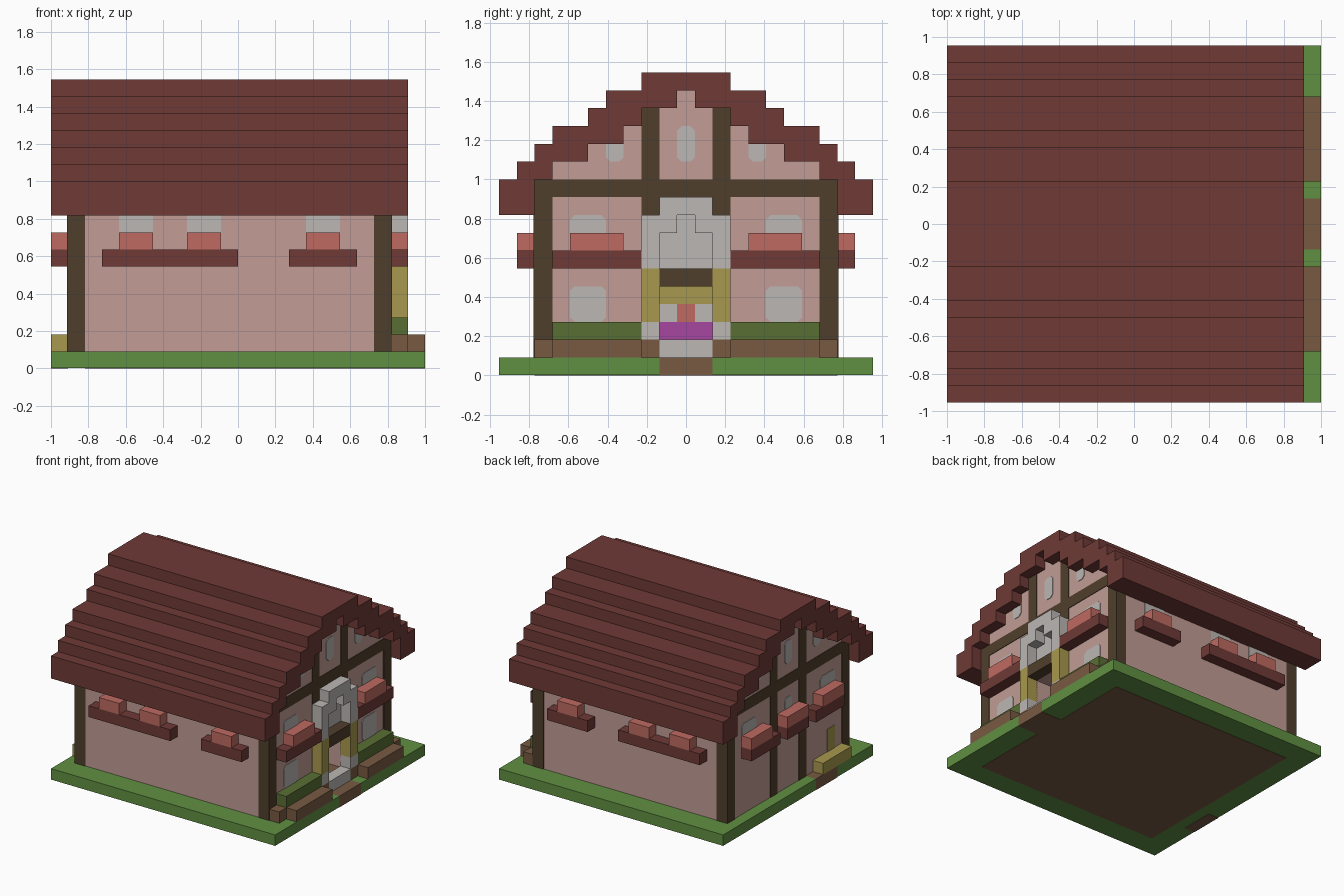
import bpy
import bmesh
from mathutils import Vector

if "Cube" in bpy.data.objects:
    bpy.data.objects.remove(bpy.data.objects["Cube"])

U = 1 / 11      # one block
PAD = 0.05      # relief of painted details, in blocks


def material(name, rgb):
    lin = [((c / 255 + 0.055) / 1.055) ** 2.4 for c in rgb] + [1]
    m = bpy.data.materials.new(name)
    m.use_nodes = True
    m.diffuse_color = lin
    m.node_tree.nodes["Principled BSDF"].inputs["Base Color"].default_value = lin
    return m


ROOF = material("roof_maroon", (110, 58, 54))
PINK = material("plaster_pink", (194, 156, 149))
TIMBER = material("dark_timber", (79, 63, 44))
FLOWER = material("flower_coral", (190, 106, 97))
GRASS = material("grass_green", (97, 144, 66))
HEDGE = material("hedge_green", (89, 110, 52))
STONE = material("pale_stone", (187, 183, 179))
GOLD = material("straw_yellow", (168, 152, 78))
EARTH = material("earth_brown", (120, 90, 66))
PURPLE = material("rug_purple", (166, 70, 160))


def prism(name, mat, axis, pts, a, b):
    """Extrude a 2D outline along an axis; grid units, x from 0 to 22, y centred."""
    def place(p, t):
        x, y, z = {"x": (t, p[0], p[1]), "y": (p[0], t, p[1]), "z": (p[0], p[1], t)}[axis]
        return Vector((x - 11, y, z)) * U
    bm = bmesh.new()
    lo = [bm.verts.new(place(p, a)) for p in pts]
    hi = [bm.verts.new(place(p, b)) for p in pts]
    bm.faces.new(lo)
    bm.faces.new(hi)
    for n in range(len(pts)):
        m = (n + 1) % len(pts)
        bm.faces.new((lo[n], lo[m], hi[m], hi[n]))
    bmesh.ops.recalc_face_normals(bm, faces=bm.faces)
    mesh = bpy.data.meshes.new(name)
    bm.to_mesh(mesh)
    bm.free()
    mesh.materials.append(mat)
    ob = bpy.data.objects.new(name, mesh)
    bpy.context.collection.objects.link(ob)
    return ob


def box(name, mat, x, y, z):
    return prism(name, mat, "z", [(x[0], y[0]), (x[1], y[0]), (x[1], y[1]), (x[0], y[1])], *z)


def cells(a, b):
    """Span of the blocks numbered a to b, where block 0 is centred."""
    return a - 0.5, b + 0.5


def mirrored(name, mat, x, y, z):
    box(name + "_left", mat, x, y, z)
    box(name + "_right", mat, x, (-y[1], -y[0]), z)


def stairs(heights):
    """Symmetric stepped line from block heights, centre outward."""
    half = []
    for d, h in enumerate(heights):
        last = d == len(heights) - 1
        if last or heights[d + 1] != h:
            half.append((d + 0.5, h))
            if not last:
                half.append((d + 0.5, heights[d + 1]))
    return [(-y, z) for y, z in reversed(half)] + half


def window(name, axis, u, z, at, side):
    """Pale plate with clipped corners on a wall face."""
    c = 0.25
    pts = [(u[0] + c, z[0]), (u[1] - c, z[0]), (u[1], z[0] + c), (u[1], z[1] - c),
           (u[1] - c, z[1]), (u[0] + c, z[1]), (u[0], z[1] - c), (u[0], z[0] + c)]
    prism(name, STONE, axis, pts, at - side * PAD, at + side * PAD)


# Ground with notches for the two paths
lawn = [(0, -10.5), (22, -10.5), (22, -1.5), (20, -1.5), (20, 1.5), (22, 1.5),
        (22, 10.5), (0, 10.5), (0, -2.5), (1, -2.5), (1, -5.5), (0, -5.5)]
prism("lawn", GRASS, "z", lawn, 0.03, 1)
box("earth_floor", EARTH, (2, 20), cells(-8, 8), (0, 0.9))
box("front_path", EARTH, (20, 22), cells(-1, 1), (0, 1))
box("rear_path", EARTH, (0, 1), cells(-5, -3), (0, 1))

# House body, with a doorway in the front half
eaves = [16, 15, 15, 14, 13, 13, 12, 12, 11]
gable = stairs(eaves)
doorway = [(8.5, 1), (1.5, 1), (1.5, 5), (-1.5, 5), (-1.5, 1), (-8.5, 1)]
prism("walls_rear", PINK, "x", gable + [(8.5, 1), (-8.5, 1)], 1, 15)
prism("walls_front", PINK, "x", gable + doorway, 15, 20)

# Stepped roof
roof_top = stairs([17, 17, 17, 16, 16, 15, 14, 14, 13, 12, 11])
roof_under = stairs(eaves + [9, 9])
prism("roof", ROOF, "x", roof_top + roof_under[::-1], 0, 21)

# Timber frame
for end, x in (("rear", (1 - PAD, 2)), ("front", (19, 20 + PAD))):
    mirrored(end + "_corner_post", TIMBER, x, (7.5, 8.5 + PAD), (1, 11))
    face = (1 - PAD, 1 + PAD) if end == "rear" else (20 - PAD, 20 + PAD)
    mirrored(end + "_gable_post_low", TIMBER, face, cells(2, 2), (1, 10))
    mirrored(end + "_gable_post_high", TIMBER, face, cells(2, 2), (11, 15))
    box(end + "_gable_beam", TIMBER, face, cells(-7, 7), (10, 11))

# Windows on the gables
for end, at, side in (("rear", 1, -1), ("front", 20, 1)):
    window(end + "_attic_window", "x", cells(0, 0), (12, 14), at, side)
    for s in (-1, 1):
        window(end + "_attic_side_window", "x", cells(4 * s, 4 * s), (12, 13.5), at, side)
        window(end + "_upper_window", "x", cells(5.5 * s - 0.5, 5.5 * s + 0.5), (7, 9), at, side)
        if end == "front":
            window("lower_window", "x", cells(5.5 * s - 0.5, 5.5 * s + 0.5), (3, 5), at, side)
window("rear_middle_window", "x", cells(0, 0), (7, 9), 1, -1)

# Window boxes and flowers on the long walls
for s in (-1, 1):
    y = (8.5, 9.5) if s > 0 else (-9.5, -8.5)
    for a, b in ((3, 11), (14, 18)):
        box("side_window_box", ROOF, (a, b), y, (6, 7))
    for a in (4, 8, 15):
        box("side_flowers", FLOWER, (a, a + 2), y, (7, 8))
        window("side_window", "y", (a, a + 2), (7, 9.2), 8.5 * s, s)

# Window boxes and flowers on the gables
mirrored("front_window_box", ROOF, (20, 21), cells(3, 7), (6, 7))
mirrored("front_flowers", FLOWER, (20, 21), cells(4, 6), (7, 8))
mirrored("rear_window_box", ROOF, (0, 1), cells(3, 6), (6, 7))
mirrored("rear_flowers", FLOWER, (0, 1), cells(4, 6), (7, 8))
box("rear_middle_box", ROOF, (0, 1), cells(-1, 1), (6, 7))
box("rear_middle_flowers", FLOWER, (0, 1), cells(-1, 1), (7, 8))

# Porch: pillars, stone arch, lintel and step
mirrored("pillar_foot", STONE, (20, 21), cells(2, 2), (2, 3))
mirrored("pillar", GOLD, (20, 21), cells(2, 2), (3, 6))
mirrored("arch_side", STONE, (20, 21), cells(2, 2), (6, 9))
mirrored("arch_shoulder", STONE, (20, 21), cells(1, 1), (8, 9))
box("arch_top", STONE, (20, 21), cells(-1, 1), (9, 10))
box("arch_back", STONE, (20 - PAD, 20 + PAD), cells(-1, 1), (6, 9))
box("lintel", TIMBER, (20, 21), cells(-1, 1), (5, 6))
box("door_step", STONE, (20, 21), cells(-1, 1), (1, 2))

# Room seen through the doorway
box("room_floor", EARTH, (15, 20), cells(-1, 1), (1, 1.9))
box("rug", PURPLE, (15, 16), cells(-1, 1), (1.9, 3))
mirrored("cushion", STONE, (15, 16), cells(1, 1), (3, 4))
box("blanket", FLOWER, (15, 16), cells(0, 0), (3, 4))
box("headboard", GOLD, (15, 16), cells(-1, 1), (4, 5))

# Hedges and planters
mirrored("planter_back", EARTH, (20, 21), cells(2, 8), (1, 2))
mirrored("planter_front", EARTH, (21, 22), cells(3, 7), (1, 2))
mirrored("hedge", HEDGE, (20, 21), cells(3, 7), (2, 3))

# Rear bench
box("bench", GOLD, (0, 1), cells(-7, -4), (1, 2))
box("bench_back", GOLD, (1 - PAD, 1 + PAD), cells(-6, -6), (2, 4))
